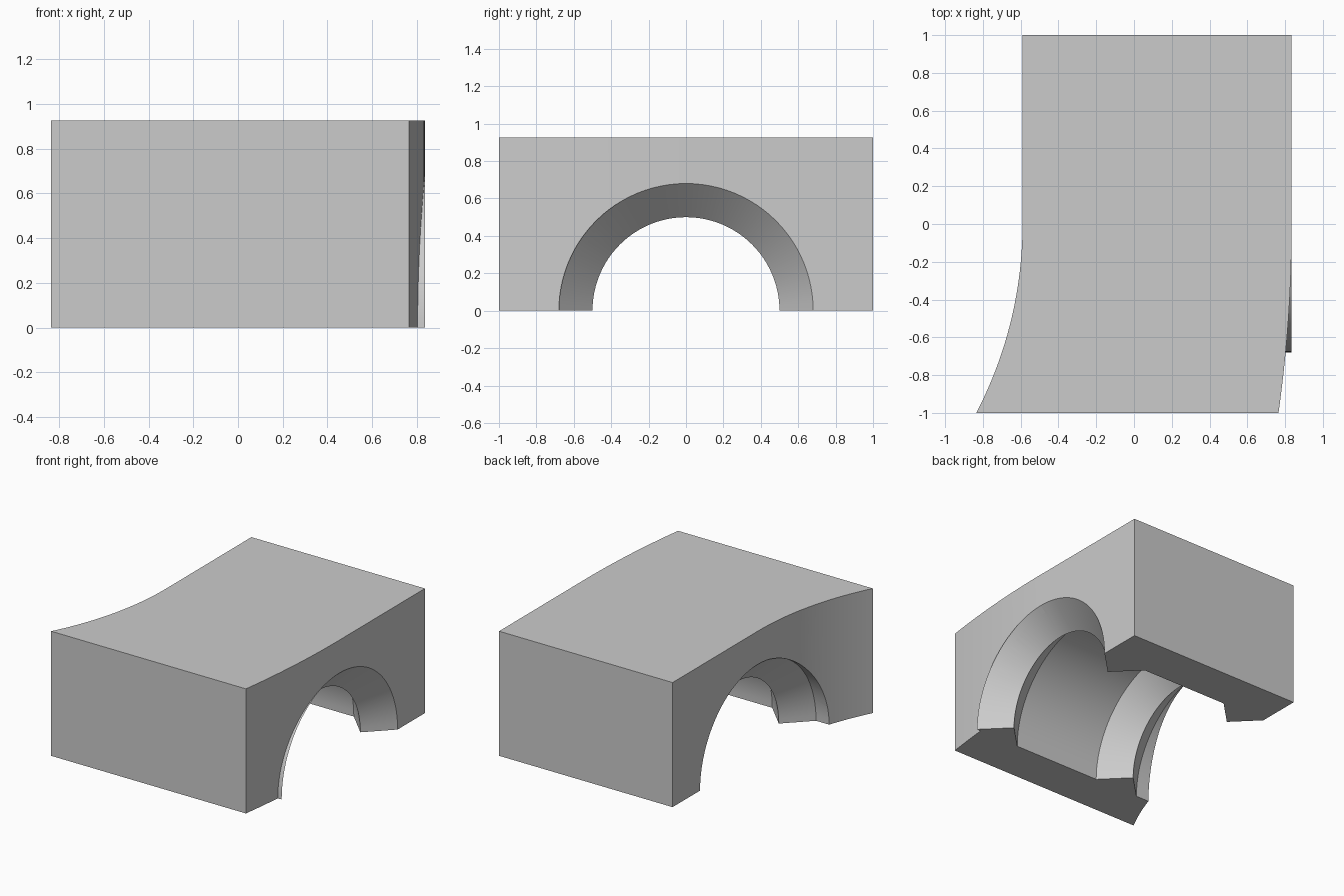
import bpy, bmesh, math
from mathutils import Matrix

cube = bpy.data.objects.get("Cube")
if cube:
    bpy.data.objects.remove(cube, do_unlink=True)

HEIGHT = 0.925
BORE, NECK = 0.68, 0.5
STEPS = 96

grey = bpy.data.materials.new("plain_grey")
grey.use_nodes = True
colour = (0.6, 0.6, 0.6, 1)
grey.diffuse_color = colour
grey.node_tree.nodes["Principled BSDF"].inputs["Base Color"].default_value = colour


def finish(name, bm):
    bmesh.ops.remove_doubles(bm, verts=bm.verts, dist=1e-5)
    bmesh.ops.recalc_face_normals(bm, faces=bm.faces)
    mesh = bpy.data.meshes.new(name)
    bm.to_mesh(mesh)
    bm.free()
    mesh.materials.append(grey)
    obj = bpy.data.objects.new(name, mesh)
    bpy.context.collection.objects.link(obj)
    return obj


def revolve(name, profile, start, angle, steps, capped):
    """Turn a closed (x, radius) profile about the x axis."""
    bm = bmesh.new()
    verts = [bm.verts.new((x, r, 0)) for x, r in profile]
    face = bm.faces.new(verts)
    bm.transform(Matrix.Rotation(start, 4, 'X'))
    geom = [face] if capped else list(face.edges)
    out = bmesh.ops.spin(bm, geom=geom, cent=(0, 0, 0), axis=(1, 0, 0),
                         angle=angle, steps=steps, use_duplicate=False)
    if not capped:
        bmesh.ops.delete(bm, geom=[face], context='FACES_ONLY')
    bmesh.ops.dissolve_degenerate(bm, dist=1e-6, edges=bm.edges)
    return finish(name, bm)


def arc_offset(y, sag):
    """Sideways offset of an arc that starts straight at y = 0."""
    radius = (1 + sag * sag) / (2 * sag)
    return radius - math.sqrt(radius * radius - y * y)


# Block outline: straight rear half, front half curving sideways
ys = [-i / 24 for i in range(25)]
outline = [(0.835, 1), (-0.59, 1)]
outline += [(-0.59 - arc_offset(y, 0.245), y) for y in ys]
outline += [(0.835 - arc_offset(y, 0.07), y) for y in reversed(ys)]
bm = bmesh.new()
base = bm.faces.new([bm.verts.new((x, y, 0)) for x, y in outline])
top = bmesh.ops.extrude_face_region(bm, geom=[base])
moved = [v for v in top["geom"] if isinstance(v, bmesh.types.BMVert)]
bmesh.ops.translate(bm, verts=moved, vec=(0, 0, HEIGHT))
if not any(f.normal.z < 0 and f.calc_center_median().z < 0.01 for f in bm.faces):
    bmesh.ops.recalc_face_normals(bm, faces=bm.faces)
block = finish("block", bm)

# Bore with a sharp ridge near each side
flare = 0.1
profile = [(-1.1, 0), (-1.1, BORE), (-0.592, BORE), (-0.412, NECK), (-0.232, BORE),
           (0.475, BORE), (0.655, NECK), (0.835 + flare, BORE + flare),
           (0.835 + flare, 0)]
cutter = revolve("bore_cutter", profile, 0, math.tau, STEPS, False)
cutter.hide_render = True

cut = block.modifiers.new("bore", 'BOOLEAN')
cut.operation = 'DIFFERENCE'
cut.solver = 'EXACT'
cut.object = cutter
bpy.context.view_layer.objects.active = block
block.select_set(True)
bpy.ops.object.modifier_apply(modifier=cut.name)
bpy.data.objects.remove(cutter, do_unlink=True)

# Thin lip where the ridge stands proud of the curved side
lip = revolve("bore_lip", [(0.795, BORE), (0.835, BORE), (0.795, BORE - 0.04)],
              math.pi / 2, math.pi / 2, STEPS // 4, True)

for obj in (block, lip):
    bpy.ops.object.select_all(action='DESELECT')
    obj.select_set(True)
    bpy.context.view_layer.objects.active = obj
    bpy.ops.object.shade_smooth_by_angle(angle=math.radians(30))
